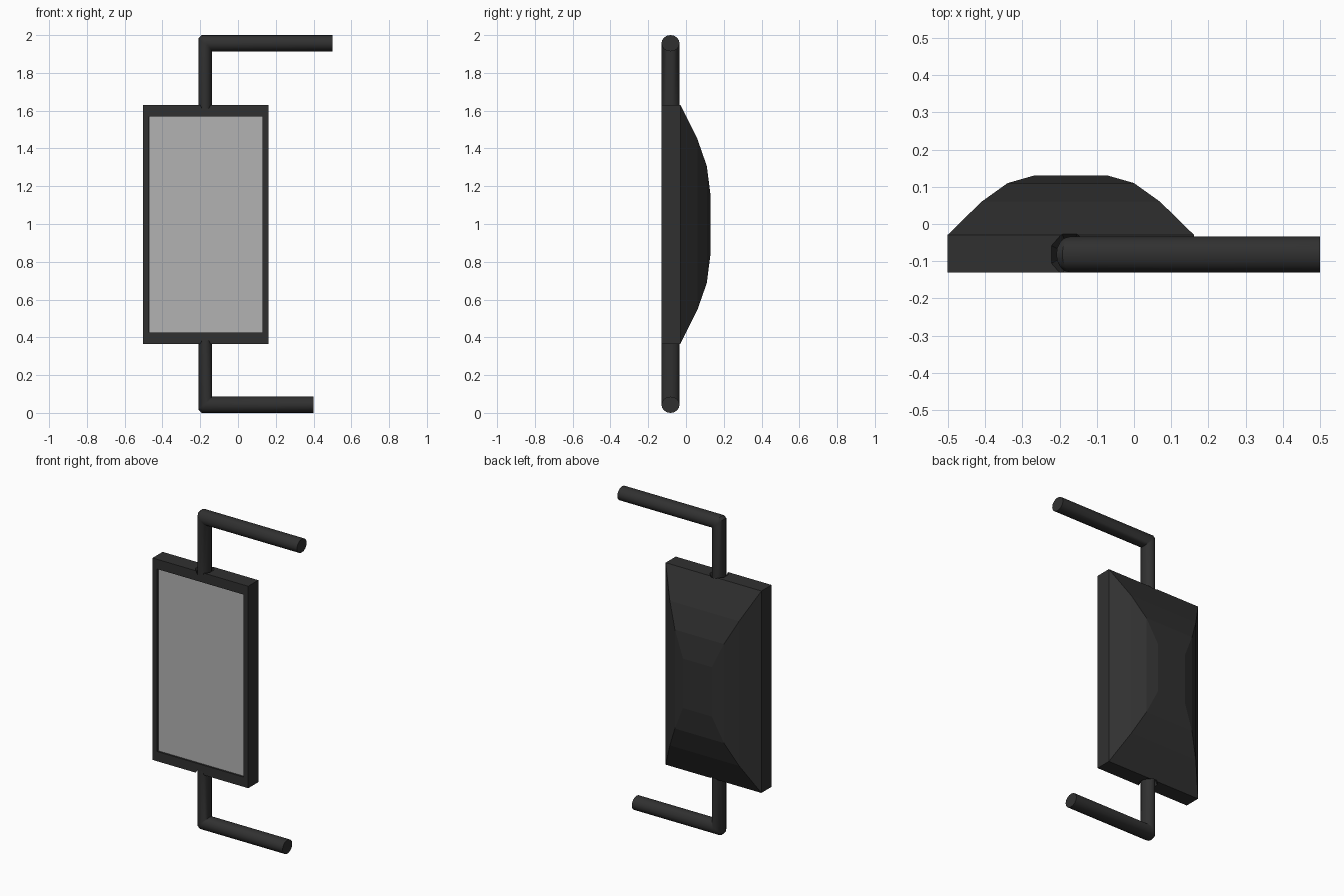
import bpy, bmesh
from math import cos, sin, tau, radians

if "Cube" in bpy.data.objects:
    bpy.data.objects.remove(bpy.data.objects["Cube"])

CX, CZ = -0.17, 0.9975   # housing centre


def material(name, v):
    m = bpy.data.materials.new(name)
    m.diffuse_color = (v, v, v, 1)
    m.use_nodes = True
    m.node_tree.nodes["Principled BSDF"].inputs["Base Color"].default_value = m.diffuse_color
    return m


black = material("black_plastic", 0.03)
silver = material("mirror_glass", 0.45)


def loft(name, rings, mat, caps=True):
    """Skin a list of equal-length point rings and cap the ends."""
    bm = bmesh.new()
    loops = [[bm.verts.new(p) for p in r] for r in rings]
    n = len(loops[0])
    for a, b in zip(loops, loops[1:]):
        for i in range(n):
            j = (i + 1) % n
            bm.faces.new((a[i], a[j], b[j], b[i]))
    if caps:
        bm.faces.new(loops[0])
        bm.faces.new(loops[-1])
    bmesh.ops.recalc_face_normals(bm, faces=bm.faces)
    me = bpy.data.meshes.new(name)
    bm.to_mesh(me)
    bm.free()
    ob = bpy.data.objects.new(name, me)
    bpy.context.collection.objects.link(ob)
    me.materials.append(mat)
    return ob


def rect(y, hx, hz):
    return [(CX + sx * hx, y, CZ + sz * hz)
            for sx, sz in ((-1, -1), (1, -1), (1, 1), (-1, 1))]


# Housing: recessed frame front and stepped dome back
profile = [(-0.115, 0.30, 0.572), (-0.13, 0.30, 0.572), (-0.13, 0.332, 0.633),
           (-0.03, 0.332, 0.633), (0.06, 0.24, 0.453), (0.11, 0.17, 0.31),
           (0.13, 0.10, 0.155)]
housing = loft("housing", [rect(*p) for p in profile], black)

# Mirror glass
loft("mirror_glass", [rect(-0.114, 0.30, 0.572), rect(-0.12, 0.299, 0.571)], silver)

# Arms: mitred round tubes, one above and one below
SIDES = 16
AX, AY = -0.173, -0.082


def arm(name, end_x, s):
    def ring(fx, fz):
        pts = []
        for i in range(SIDES):
            u, v = cos(tau * i / SIDES), sin(tau * i / SIDES)
            pts.append((fx(u), AY + 0.048 * v, 1 + s * (fz(u) - 1)))
        return pts

    def x_up(u): return AX + 0.036 * u
    def z_out(u): return 1.957 - 0.043 * u
    def ease(u): return 0.008 * (1 - u)
    ob = loft(name, [
        ring(x_up, lambda u: 1.575),
        ring(x_up, lambda u: z_out(u) - ease(u)),
        ring(lambda u: x_up(u) + ease(u), z_out),
        ring(lambda u: end_x, z_out)], black)
    bpy.ops.object.select_all(action='DESELECT')
    ob.select_set(True)
    bpy.context.view_layer.objects.active = ob
    bpy.ops.object.shade_smooth_by_angle(angle=radians(35))


arm("upper_arm", 0.5, 1)
arm("lower_arm", 0.4, -1)

# Small sunken sockets where the arms enter the housing
for label, s in (("upper", 1), ("lower", -1)):
    rings = []
    for dz, r in ((0.585, 0.034), (0.645, 0.058)):
        rings.append([(AX + r * cos(tau * (i + .5) / 8),
                       AY + 1.15 * r * sin(tau * (i + .5) / 8), CZ + s * dz)
                      for i in range(8)])
    cutter = loft(label + "_socket_cutter", rings, black)
    cutter.hide_render = True
    cutter.hide_viewport = True
    mod = housing.modifiers.new(label + "_socket", 'BOOLEAN')
    mod.operation = 'DIFFERENCE'
    mod.solver = 'EXACT'
    mod.object = cutter
